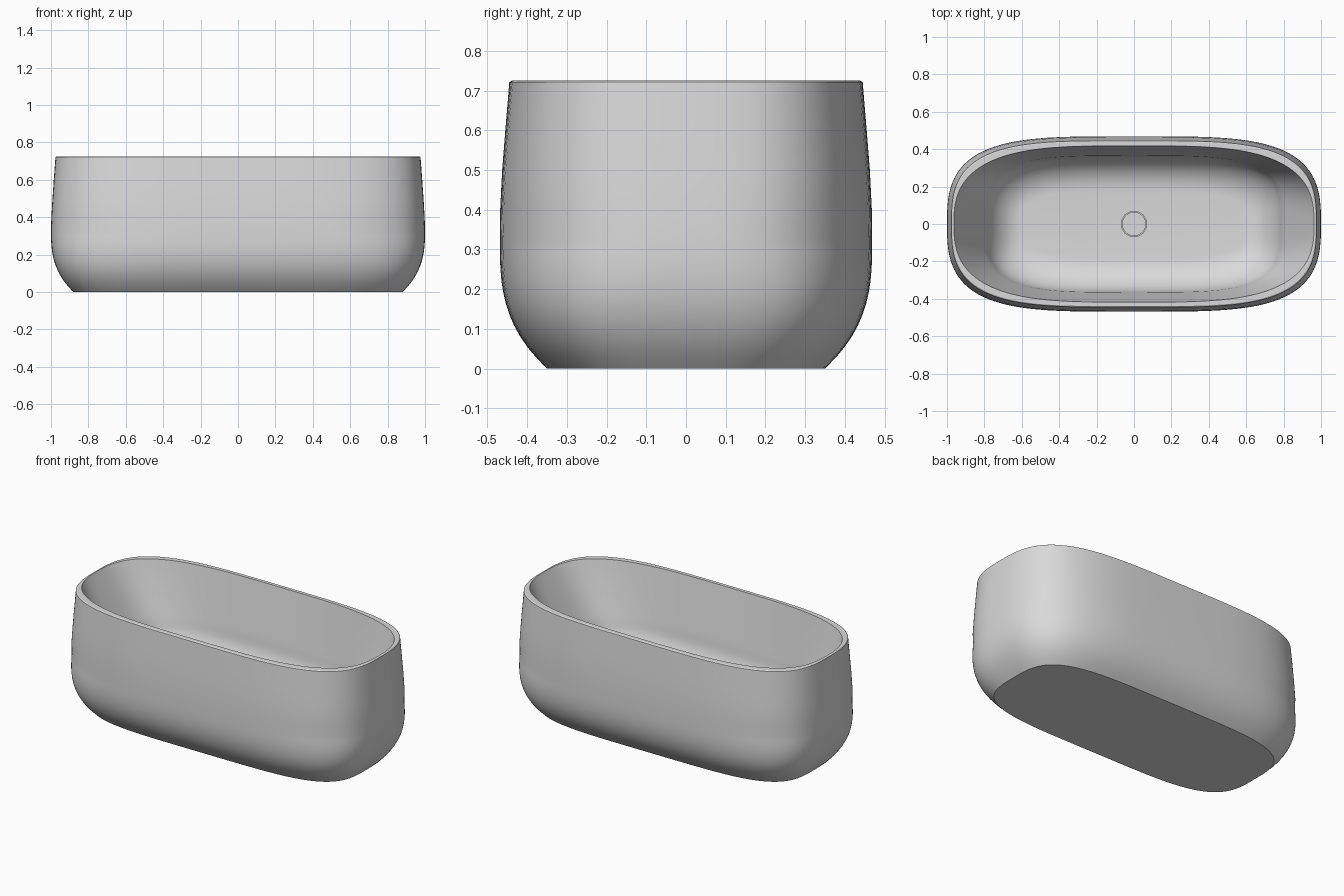
import bpy, bmesh, math

if "Cube" in bpy.data.objects:
    bpy.data.objects.remove(bpy.data.objects["Cube"], do_unlink=True)

STEPS = 128

grey = bpy.data.materials.new("stone grey")
grey.use_nodes = True
colour = (0.7, 0.7, 0.7, 1)
grey.diffuse_color = colour
grey.node_tree.nodes["Principled BSDF"].inputs["Base Color"].default_value = colour


def oval(a, b, p, q):
    """Points round a softly squared oval with half sizes a and b."""
    for i in range(STEPS):
        t = 2 * math.pi * i / STEPS
        c, s = math.cos(t), math.sin(t)
        yield (math.copysign(a * abs(c) ** (2 / p), c),
               math.copysign(b * abs(s) ** (2 / q), s))


def loft(name, sections):
    """Skin closed oval sections (half x, half y, z, x power, y power), capping both ends."""
    bm = bmesh.new()
    rings = [[bm.verts.new((x, y, z)) for x, y in oval(a, b, p, q)]
             for a, b, z, p, q in sections]
    for low, high in zip(rings, rings[1:]):
        for i in range(STEPS):
            j = (i + 1) % STEPS
            bm.faces.new((low[i], low[j], high[j], high[i]))
    bm.faces.new(rings[0][::-1])
    bm.faces.new(rings[-1])
    bmesh.ops.recalc_face_normals(bm, faces=bm.faces)
    mesh = bpy.data.meshes.new(name)
    bm.to_mesh(mesh)
    bm.free()
    obj = bpy.data.objects.new(name, mesh)
    bpy.context.collection.objects.link(obj)
    mesh.materials.append(grey)
    bpy.ops.object.select_all(action='DESELECT')
    obj.select_set(True)
    bpy.context.view_layer.objects.active = obj
    bpy.ops.object.shade_smooth_by_angle(angle=math.radians(30))


# Rounded lower body, swelling from the flat foot to the widest line
BELLY = .33
sections = []
for k in range(13):
    u = 1 - k / 12
    sections.append((1 - .12 * u ** 2.8, .469 - .119 * u ** 3, BELLY * (1 - u),
                     3.9 + .6 * u, 2.9 + .5 * u))

# Upper body, drawing in gently to the softened rim edge
for a, b, z in ((.998, .468, .4), (.992, .463, .5), (.985, .455, .6),
                (.976, .445, .721), (.97, .439, .725)):
    sections.append((a, b, z, 3.95, 3))

# Flat rim and sloping inner wall
FLOOR, FILLET, TOP = .19, .19, .725
rim_x, rim_y, wall_x, wall_y = .963, .418, .79, .365
for k in range(9):
    t = k / 8
    sections.append((rim_x + (wall_x - rim_x) * t, rim_y + (wall_y - rim_y) * t,
                     TOP + (FLOOR + FILLET - TOP) * t, 3.5 + .5 * t, 2.7 + .8 * t))

# Rounded turn into the basin floor
for k in range(1, 11):
    t = math.pi / 2 * k / 10
    inset = FILLET * (1 - math.cos(t))
    sections.append((wall_x - inset * .8 - .04 * math.sin(t), wall_y - inset,
                     FLOOR + FILLET * (1 - math.sin(t)), 4, 3.5))
loft("tub", sections)

# Round drain cover, with a raised edge around a shallow dish
loft("drain", [(r, r, FLOOR + h, 2, 2) for r, h in
               ((.07, -.02), (.07, .01), (.061, .01), (.061, .001))])
